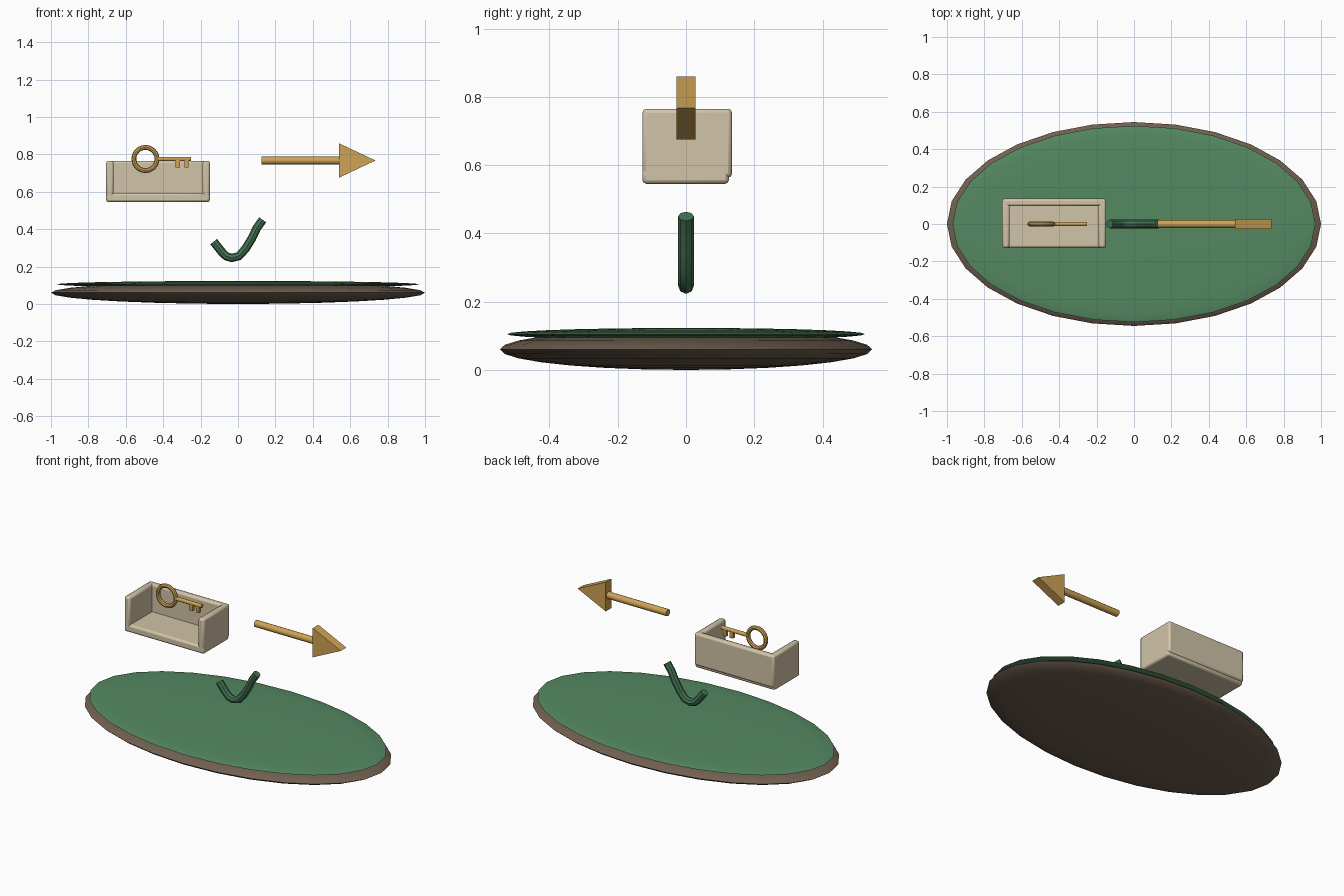
import bpy, math

if "Cube" in bpy.data.objects:
    bpy.data.objects.remove(bpy.data.objects["Cube"])


def material(name, rgb):
    m = bpy.data.materials.new(name)
    m.diffuse_color = (*rgb, 1)
    m.use_nodes = True
    m.node_tree.nodes["Principled BSDF"].inputs["Base Color"].default_value = m.diffuse_color
    return m


BROWN = material("earth", (0.16, 0.115, 0.08))
GREEN = material("grass", (0.09, 0.25, 0.12))
DARK_GREEN = material("stem", (0.055, 0.17, 0.085))
CREAM = material("cream", (0.64, 0.55, 0.39))
GOLD = material("gold", (0.62, 0.37, 0.09))


def finish(name, mat, smooth=True):
    o = bpy.context.object
    o.name = name
    o.data.materials.append(mat)
    bpy.ops.object.transform_apply(location=False, rotation=True, scale=True)
    if smooth:
        bpy.ops.object.shade_smooth_by_angle(angle=math.radians(35))
    return o


def ellipsoid(name, z, size, mat):
    bpy.ops.mesh.primitive_uv_sphere_add(segments=28, ring_count=14, location=(0, 0, z))
    bpy.context.object.scale = size
    finish(name, mat)


def box(name, lo, hi, mat, bevel=0):
    bpy.ops.mesh.primitive_cube_add(size=1, location=[(a + b) / 2 for a, b in zip(lo, hi)])
    bpy.context.object.scale = [b - a for a, b in zip(lo, hi)]
    o = finish(name, mat, smooth=False)
    if bevel:
        mod = o.modifiers.new("bevel", 'BEVEL')
        mod.width, mod.segments = bevel, 2
        bpy.ops.object.shade_smooth_by_angle(angle=math.radians(35))


def rod(name, x0, x1, z, r, mat, sides=12):
    bpy.ops.mesh.primitive_cylinder_add(vertices=sides, radius=r, depth=x1 - x0,
                                        location=((x0 + x1) / 2, 0, z),
                                        rotation=(0, math.pi / 2, 0))
    finish(name, mat)


# oval island: earth with a grass cap
ellipsoid("island_base", 0.06, (1.0, 0.545, 0.06), BROWN)
ellipsoid("grass_top", 0.105, (0.97, 0.525, 0.018), GREEN)

# open-fronted tray
box("tray_floor", (-0.705, -0.128, 0.545), (-0.15, 0.126, 0.593), CREAM, 0.012)
for name, x in (("tray_left_side", -0.705), ("tray_right_side", -0.19)):
    box(name, (x, -0.128, 0.56), (x + 0.04, 0.126, 0.765), CREAM, 0.012)
box("tray_back", (-0.705, 0.095, 0.563), (-0.15, 0.135, 0.765), CREAM, 0.012)

# key
bpy.ops.mesh.primitive_torus_add(major_radius=0.062, minor_radius=0.013, major_segments=24,
                                 minor_segments=8, location=(-0.495, 0, 0.775),
                                 rotation=(math.pi / 2, 0, 0))
finish("key_bow", GOLD)
rod("key_shaft", -0.43, -0.25, 0.775, 0.012, GOLD)
for name, x in (("key_tooth_inner", -0.333), ("key_tooth_outer", -0.287)):
    box(name, (x, -0.01, 0.73), (x + 0.022, 0.01, 0.772), GOLD)

# arrow with a flat triangular head
rod("arrow_shaft", 0.125, 0.55, 0.767, 0.021, GOLD)
tri = [(0.54, 0.675), (0.735, 0.767), (0.54, 0.859)]
verts = [(x, y, z) for y in (-0.028, 0.028) for x, z in tri]
mesh = bpy.data.meshes.new("arrow_head")
mesh.from_pydata(verts, [], [(0, 1, 2), (5, 4, 3), (0, 3, 4, 1), (1, 4, 5, 2), (2, 5, 3, 0)])
mesh.materials.append(GOLD)
bpy.context.collection.objects.link(bpy.data.objects.new("arrow_head", mesh))

# bent check-shaped tube
path = [(-0.13, 0.333), (-0.088, 0.28), (-0.063, 0.255), (-0.033, 0.246), (0.005, 0.256),
        (0.04, 0.295), (0.075, 0.352), (0.1, 0.405), (0.132, 0.45)]
curve = bpy.data.curves.new("check_hook", 'CURVE')
curve.dimensions = '3D'
curve.bevel_depth, curve.bevel_resolution, curve.use_fill_caps = 0.023, 2, True
spline = curve.splines.new('POLY')
spline.points.add(len(path) - 1)
for p, (x, z) in zip(spline.points, path):
    p.co = (x, 0, z, 1)
hook = bpy.data.objects.new("check_hook", curve)
bpy.context.collection.objects.link(hook)
bpy.ops.object.select_all(action='DESELECT')
hook.select_set(True)
bpy.context.view_layer.objects.active = hook
bpy.ops.object.convert(target='MESH')
finish("check_hook", DARK_GREEN)
